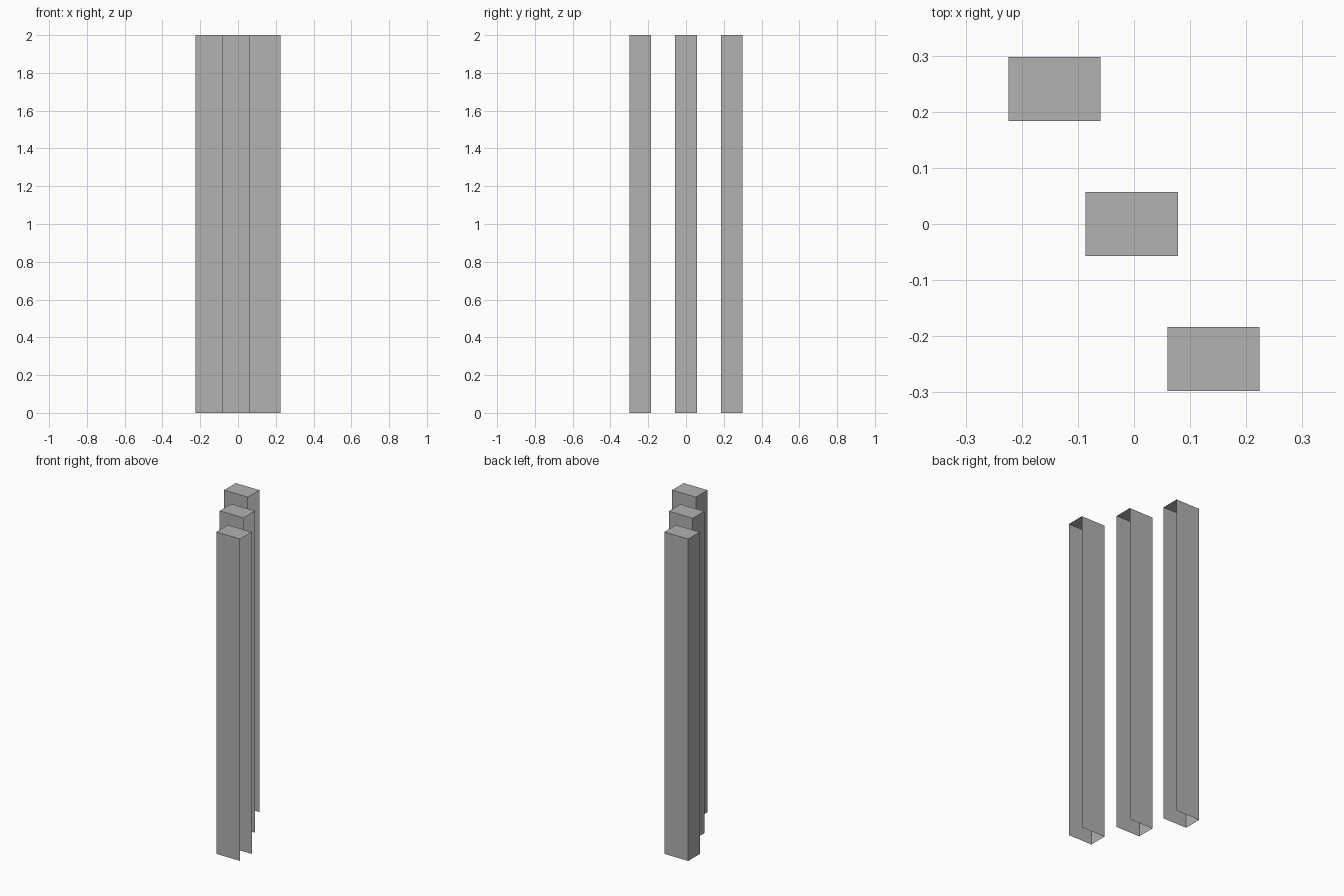
import bpy
import bmesh

if "Cube" in bpy.data.objects:
    bpy.data.objects.remove(bpy.data.objects["Cube"])

WIDTH, DEPTH, HEIGHT = 0.164, 0.114, 2.0

grey = bpy.data.materials.new("plain grey")
grey.diffuse_color = (0.445, 0.445, 0.445, 1.0)
grey.use_nodes = True
grey.node_tree.nodes["Principled BSDF"].inputs["Base Color"].default_value = grey.diffuse_color


def open_post(name, x, y):
    """Thin-walled square post, open at the bottom and on its right side."""
    bm = bmesh.new()
    bmesh.ops.create_cube(bm, size=1.0)
    bm.normal_update()
    open_sides = [f for f in bm.faces if f.normal.z < -0.5 or f.normal.x > 0.5]
    bmesh.ops.delete(bm, geom=open_sides, context='FACES')
    bmesh.ops.scale(bm, vec=(WIDTH, DEPTH, HEIGHT), verts=bm.verts)
    bmesh.ops.translate(bm, vec=(x, y, HEIGHT / 2), verts=bm.verts)
    mesh = bpy.data.meshes.new(name)
    bm.to_mesh(mesh)
    bm.free()
    mesh.materials.append(grey)
    bpy.context.collection.objects.link(bpy.data.objects.new(name, mesh))


# Three posts stepping diagonally from front right to back left
open_post("front_post", 0.142, -0.241)
open_post("middle_post", -0.004, 0.0)
open_post("back_post", -0.142, 0.241)
